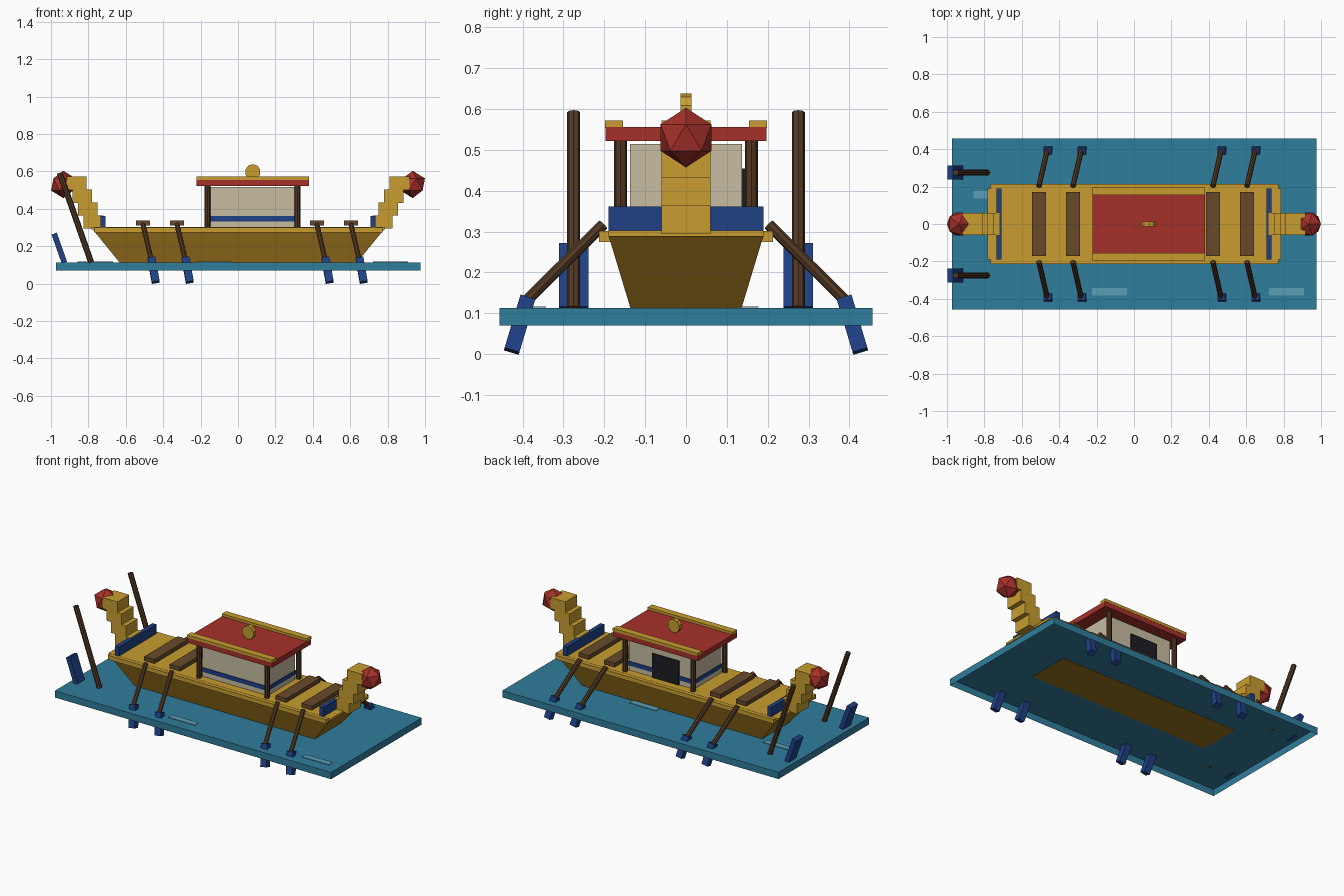
import bpy, bmesh
from mathutils import Vector

cube = bpy.data.objects.get("Cube")
if cube:
    bpy.data.objects.remove(cube, do_unlink=True)


def material(name, rgb):
    m = bpy.data.materials.new(name)
    m.use_nodes = True
    color = (*rgb, 1)
    m.diffuse_color = color
    m.node_tree.nodes["Principled BSDF"].inputs["Base Color"].default_value = color
    return m


GOLD = material("gold", (0.58, 0.34, 0.03))
HULL = material("hull_brown", (0.33, 0.175, 0.012))
RED = material("red", (0.38, 0.03, 0.022))
WATER = material("water_blue", (0.03, 0.205, 0.335))
BLUE = material("dark_blue", (0.013, 0.052, 0.235))
PLANK = material("plank_brown", (0.135, 0.068, 0.024))
WOOD = material("dark_wood", (0.085, 0.04, 0.017))
WALL = material("cream", (0.57, 0.51, 0.355))
DOOR = material("door_black", (0.012, 0.012, 0.018))
RIPPLE = material("light_water", (0.10, 0.34, 0.47))


def finish(name, bm, mat):
    mesh = bpy.data.meshes.new(name)
    bm.to_mesh(mesh)
    bm.free()
    mesh.materials.append(mat)
    obj = bpy.data.objects.new(name, mesh)
    bpy.context.collection.objects.link(obj)
    return obj


def box(name, mat, x, y, z, open_bottom=False):
    """Box from (low, high) ranges."""
    bm = bmesh.new()
    bmesh.ops.create_cube(bm, size=1)
    if open_bottom:
        bm.normal_update()
        lower = [f for f in bm.faces if f.normal.z < -0.5]
        bmesh.ops.delete(bm, geom=lower, context='FACES_ONLY')
    for v in bm.verts:
        v.co = [sum(r) / 2 + c * (r[1] - r[0]) for r, c in zip((x, y, z), v.co)]
    return finish(name, bm, mat)


def rod(name, mat, a, b, radius, sides=8):
    a, b = Vector(a), Vector(b)
    bm = bmesh.new()
    bmesh.ops.create_cone(bm, cap_ends=True, segments=sides, radius1=radius,
                          radius2=radius, depth=(b - a).length)
    obj = finish(name, bm, mat)
    obj.location = (a + b) / 2
    obj.rotation_euler = (b - a).to_track_quat('Z', 'Y').to_euler()


def slab(name, mat, a, b, wide, thick):
    """Blade between a and b, sized across x and across y."""
    a, b = Vector(a), Vector(b)
    along = (b - a).normalized()
    across = Vector((1, 0, 0)) - along * along.x
    across.normalize()
    normal = along.cross(across)
    bm = bmesh.new()
    bmesh.ops.create_cube(bm, size=1)
    for v in bm.verts:
        c = v.co.copy()
        v.co = ((a + b) / 2 + across * c.x * wide + normal * c.y * thick
                + (b - a) * c.z)
    bmesh.ops.recalc_face_normals(bm, faces=bm.faces)
    finish(name, bm, mat)


# Water sheet with a hanging rim, hollow underneath, and pale ripples
box("water", WATER, (-0.973, 0.977), (-0.457, 0.457), (0.07, 0.113), open_bottom=True)
for i, (x, y) in enumerate([(-0.763, 0.157), (0.182, 0.157), (-0.131, -0.363), (0.815, -0.363)]):
    box(f"ripple_{i}", RIPPLE, (x - 0.094, x + 0.094), (y - 0.02, y + 0.02), (0.1135, 0.117))

# Tapered hull resting in the water sheet
hull = box("hull", HULL, (-0.778, 0.782), (-0.19, 0.19), (0.112, 0.291))
for v in hull.data.vertices:
    if v.co.z < 0.15:
        v.co.x *= 0.813
        v.co.y *= 0.715

# Deck and side rails
box("deck", GOLD, (-0.783, 0.787), (-0.19, 0.19), (0.288, 0.302))
for s, side in ((-1, "right"), (1, "left")):
    box(f"{side}_rail", GOLD, (-0.768, 0.772), sorted((s * 0.185, s * 0.213)), (0.274, 0.301))

# Stepped necks, round heads and cross boards at both ends
for s, end in ((-1, "stern"), (1, "bow")):
    for i in range(4):
        x = 0.773 + i * 0.03
        z = 0.294 + i * 0.069
        box(f"{end}_neck_{i}", GOLD, sorted((s * (x - 0.053), s * (x + 0.053))),
            (-0.06, 0.06), (z, z + 0.071))
    bm = bmesh.new()
    bmesh.ops.create_icosphere(bm, subdivisions=1, radius=0.073)
    head = finish(f"{end}_head", bm, RED)
    head.location = (s * 0.934, 0, 0.53)
    box(f"{end}_board", BLUE, sorted((s * 0.708, s * 0.736)), (-0.19, 0.19), (0.3, 0.361))

# Cabin with band, door, posts and roof
box("cabin_wall", WALL, (-0.153, 0.307), (-0.137, 0.137), (0.3, 0.515))
box("cabin_band", BLUE, (-0.156, 0.31), (-0.141, 0.141), (0.333, 0.36))
box("cabin_door", DOOR, (-0.05, 0.14), (0.136, 0.145), (0.3, 0.455))
for x in (-0.163, 0.317):
    for y in (-0.16, 0.16):
        rod("cabin_post", WOOD, (x, y, 0.3), (x, y, 0.525), 0.016)
box("roof", RED, (-0.221, 0.379), (-0.197, 0.197), (0.522, 0.556))
for s, side in ((-1, "right"), (1, "left")):
    box(f"{side}_roof_trim", GOLD, (-0.221, 0.379), sorted((s * 0.154, s * 0.198)), (0.554, 0.572))
rod("roof_disc", GOLD, (0.079, -0.014, 0.596), (0.079, 0.014, 0.596), 0.042, 10)

# Benches, each with an oar on both sides
for x in (-0.508, -0.326, 0.422, 0.604):
    box("bench", PLANK, (x - 0.037, x + 0.037), (-0.17, 0.17), (0.311, 0.336))
    for s in (-1, 1):
        rod("oar_shaft", WOOD, (x, s * 0.203, 0.317), (x + 0.043, s * 0.39, 0.131), 0.014)
        slab("oar_blade", BLUE, (x + 0.045, s * 0.388, 0.137), (x + 0.068, s * 0.427, 0.007),
             0.042, 0.038)

# Steering poles and their blades
for y in (-0.275, 0.275):
    rod("steering_pole", WOOD, (-0.953, y, 0.592), (-0.785, y, 0.113), 0.016)
    slab("steering_blade", BLUE, (-0.983, y, 0.267), (-0.928, y, 0.112), 0.03, 0.073)
